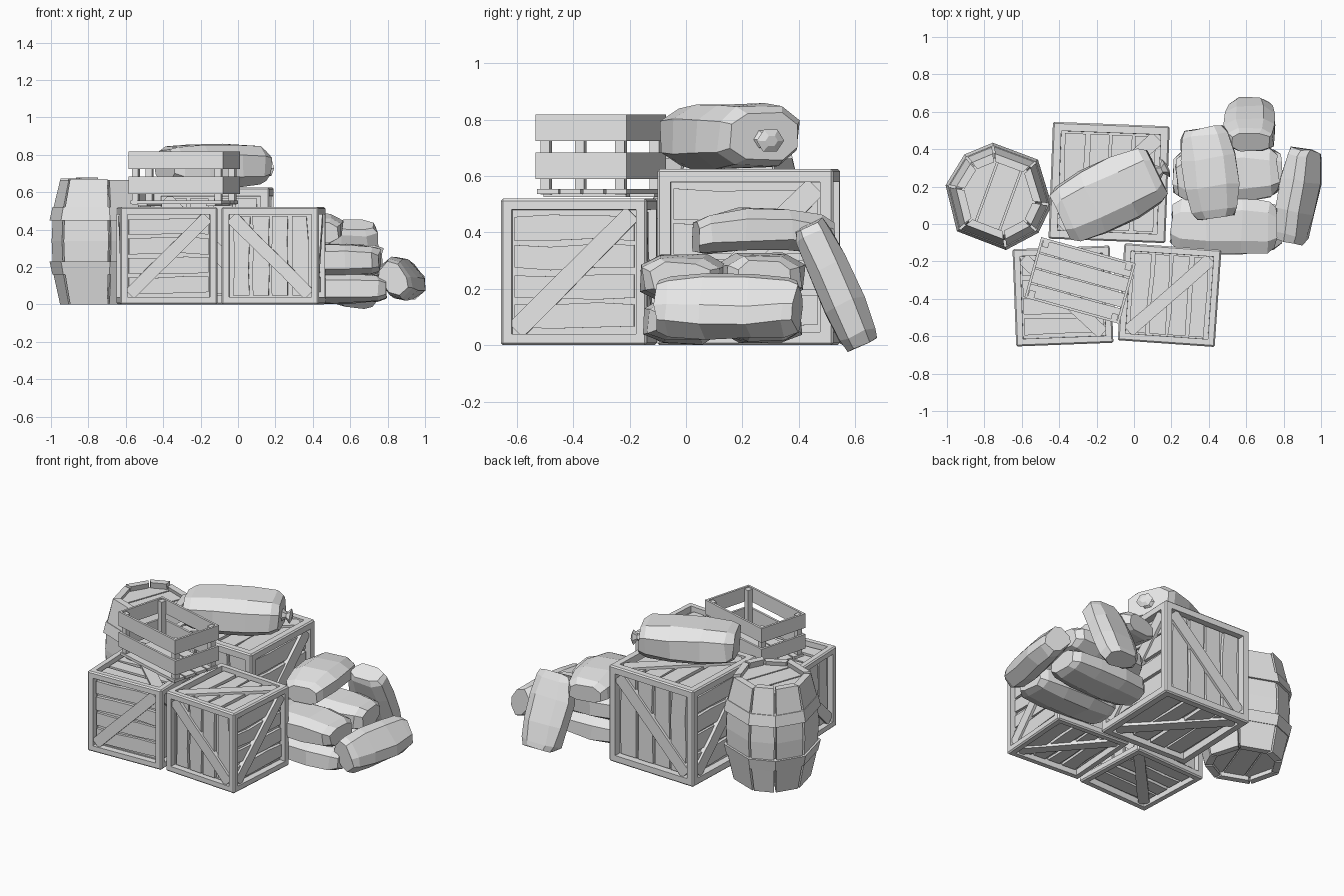
import bpy, bmesh, math, random
from math import radians, cos, sin, pi
from mathutils import Matrix, Vector, Euler

random.seed(4)
if "Cube" in bpy.data.objects:
    bpy.data.objects.remove(bpy.data.objects["Cube"], do_unlink=True)

GREY = (0.8, 0.8, 0.8, 1)
mat = bpy.data.materials.new("plain grey")
mat.use_nodes = True
mat.diffuse_color = GREY
mat.node_tree.nodes["Principled BSDF"].inputs["Base Color"].default_value = GREY


def wobble(a):
    return random.uniform(-a, a)


def finish(name, bm, loc=(0, 0, 0), rot=(0, 0, 0)):
    bmesh.ops.recalc_face_normals(bm, faces=bm.faces)
    me = bpy.data.meshes.new(name)
    bm.to_mesh(me)
    bm.free()
    me.materials.append(mat)
    ob = bpy.data.objects.new(name, me)
    ob.location = loc
    ob.rotation_euler = [radians(a) for a in rot]
    bpy.context.collection.objects.link(ob)
    return ob


def loft(bm, rings, m=Matrix()):
    """Skin a row of equal point rings and cap both ends."""
    vs = [[bm.verts.new(m @ Vector(p)) for p in r] for r in rings]
    n = len(vs[0])
    for a, b in zip(vs, vs[1:]):
        for i in range(n):
            j = (i + 1) % n
            bm.faces.new((a[i], a[j], b[j], b[i]))
    bm.faces.new(vs[0])
    bm.faces.new(vs[-1])


def board(bm, m, length, width, z0, z1, jit=0.0):
    """Plank along local x with slightly uneven long edges."""
    rings = []
    for t in (-0.5, -0.2, 0.2, 0.5):
        lo, hi = -width / 2 + wobble(jit), width / 2 + wobble(jit)
        x = t * length
        rings.append([(x, lo, z0), (x, hi, z0), (x, hi, z1), (x, lo, z1)])
    loft(bm, rings, m)


# Closed crates
def crate(name, size, loc, turn):
    bm = bmesh.new()
    bmesh.ops.create_cube(bm, size=size)
    bmesh.ops.bevel(bm, geom=bm.edges[:], offset=0.008, segments=1, affect='EDGES')
    sides = [f for f in bm.faces if f.calc_area() > size * size / 2]
    w = size * 0.1
    bmesh.ops.inset_individual(bm, faces=sides, thickness=w - 0.008)
    bmesh.ops.inset_individual(bm, faces=sides, thickness=0.001, depth=-0.045)
    opening = size - 2 * w
    for axis in range(3):
        for sign in (-1, 1):
            n = Vector((0, 0, 0))
            n[axis] = sign
            up = Vector((0, 1, 0)) if axis == 2 else Vector((0, 0, 1))
            u = up.cross(n)
            face = Matrix((u, up, n)).transposed().to_4x4()
            face.translation = n * size / 2
            upright = axis != 0
            grain = face @ Matrix.Rotation(pi / 2 if upright else 0, 4, 'Z')
            step = opening / 4
            for k in range(4):
                lane = Matrix.Translation((0, (k - 1.5) * step, 0))
                board(bm, grain @ lane, opening + 0.01, step - 0.02, -0.05, -0.026 + wobble(0.004), 0.006)
            slope = -pi / 4 if axis == 1 else pi / 4
            board(bm, face @ Matrix.Rotation(slope, 4, 'Z'), opening * 1.41, size * 0.13, -0.04, -0.01, 0.003)
    finish(name, bm, (*loc, size / 2), (0, 0, turn))


crate("front_right_crate", 0.52, (-0.38, -0.385), 92.2)
crate("front_left_crate", 0.52, (0.19, -0.38), -4)
crate("back_crate", 0.625, (-0.133, 0.222), -2.2)


# Open slatted box
bm = bmesh.new()
L, W = 0.525, 0.335
T = Matrix.Translation
for k in range(4):
    board(bm, T((0, (k - 1.5) * W / 4, 0)), L - 0.02, W / 4 - 0.008, 0.012, 0.03, 0.002)
for s in (-1, 1):
    board(bm, T((s * L * 0.36, 0, 0)), 0.05, W - 0.03, 0, 0.013)
    for q in (-1, 1):
        board(bm, T((s * (L / 2 - 0.033), q * (W / 2 - 0.03), 0)), 0.034, 0.034, 0.01, 0.285)
    for z in (0.065, 0.2):
        board(bm, T((0, s * (W / 2 - 0.007), 0)), L, 0.014, z, z + 0.093)
        board(bm, T((s * (L / 2 - 0.007), 0, 0)), 0.014, W - 0.028, z, z + 0.093)
finish("open_box", bm, (-0.288, -0.302, 0.525), (0, 0, -15.5))


# Barrel: staves, hoops and plank lids
CORNERS = [radians(a) for a in (-140, -82, -42, -9, 43, 96, 129, 168, 220)]
BARREL = (-0.725, 0.147, 0)


def segments(bm, profile, thick, gap, jit=0.0):
    for a, b in zip(CORNERS, CORNERS[1:]):
        a, b, lift = a + gap, b - gap, wobble(jit)
        rings = []
        for z, r in profile:
            z = z + lift if z > 0.6 else z
            rings.append([(q * cos(t), q * sin(t), z) for t, q in
                          ((a, r), (b, r), (b, r - thick), (a, r - thick))])
        loft(bm, rings)


bm = bmesh.new()
segments(bm, [(0, 0.23), (0.17, 0.268), (0.34, 0.276), (0.51, 0.268), (0.67, 0.23)], 0.045, 0.025, 0.012)
finish("barrel_staves", bm, BARREL)

bm = bmesh.new()
for z in (0.16, 0.45):
    tilt = 0.008 if z < 0.3 else -0.008
    segments(bm, [(z, 0.281 - tilt), (z + 0.07, 0.281 + tilt)], 0.04, 0)
finish("barrel_hoops", bm, BARREL)

bm = bmesh.new()
loft(bm, [[(r * cos(a), r * sin(a), z) for a in CORNERS[:-1]]
          for z, r in ((0.04, 0.2), (0.34, 0.25), (0.62, 0.2))])
finish("barrel_core", bm, BARREL)

across = Vector((cos(radians(-20)), sin(radians(-20)), 0))
for label, z in (("bottom", 0.03), ("top", 0.62)):
    for k in (-1, 0, 1):
        bm = bmesh.new()
        loft(bm, [[(0.208 * cos(a), 0.208 * sin(a), h) for a in CORNERS[:-1]] for h in (z, z + 0.018)])
        for s in (-1, 1):
            bmesh.ops.bisect_plane(bm, geom=bm.verts[:] + bm.edges[:] + bm.faces[:],
                                   plane_co=across * (k * 0.135 + s * 0.063),
                                   plane_no=across * s, clear_outer=True)
            bmesh.ops.holes_fill(bm, edges=[e for e in bm.edges if e.is_boundary])
        finish(f"barrel_{label}_plank_{k + 2}", bm, BARREL)


# Stuffed sacks
def sack(name, loc, dims, rot, end=0.66, bend=0.0):
    length, width, height = dims
    bm = bmesh.new()
    rings = []
    for t, s in ((-1, end), (-0.84, 0.88), (-0.33, 1), (0.33, 1), (0.84, 0.88), (1, end)):
        ring = []
        for k in range(8):
            a = (k + 0.5) * pi / 4
            y = math.copysign(abs(cos(a)) ** 0.7, cos(a)) * width / 2 * 1.04
            z = math.copysign(abs(sin(a)) ** 0.7, sin(a)) * height / 2 * 1.04
            ring.append((t * length / 2 + wobble(0.008), y * s + wobble(0.008),
                         z * s - bend * t * t + wobble(0.006)))
        rings.append(ring)
    loft(bm, rings)
    return finish(name, bm, loc, rot)


sack("top_sack", (-0.135, 0.155, 0.742), (0.57, 0.36, 0.235), (0, 0, 25), 0.72)
sack("low_front_sack", (0.5, -0.01, 0.085), (0.58, 0.28, 0.16), (0, 0, 0))
sack("low_back_sack", (0.5, 0.27, 0.085), (0.58, 0.28, 0.16), (0, 0, 2))
sack("mid_front_sack", (0.48, -0.01, 0.235), (0.56, 0.31, 0.17), (0, 0, -2))
sack("mid_back_sack", (0.5, 0.265, 0.24), (0.54, 0.3, 0.17), (0, 0, 3))
sack("upper_sack", (0.405, 0.275, 0.415), (0.48, 0.29, 0.15), (0, 0, 98), 0.7, 0.03)
sack("side_sack", (0.875, 0.15, 0.138), (0.5, 0.235, 0.17), (50, 0, 80), 0.75)
sack("leaning_sack", (0.62, 0.53, 0.215), (0.46, 0.28, 0.15), (0, 66, 90), 0.72)

# Tied neck of the top sack
bm = bmesh.new()
loft(bm, [[(x, r * cos(k * pi / 3) * 1.2, r * sin(k * pi / 3)) for k in range(6)]
          for x, r in ((-0.02, 0.05), (0.025, 0.018), (0.05, 0.045), (0.062, 0.02))])
finish("sack_knot", bm, (0.125, 0.278, 0.73), (0, 5, 25))
